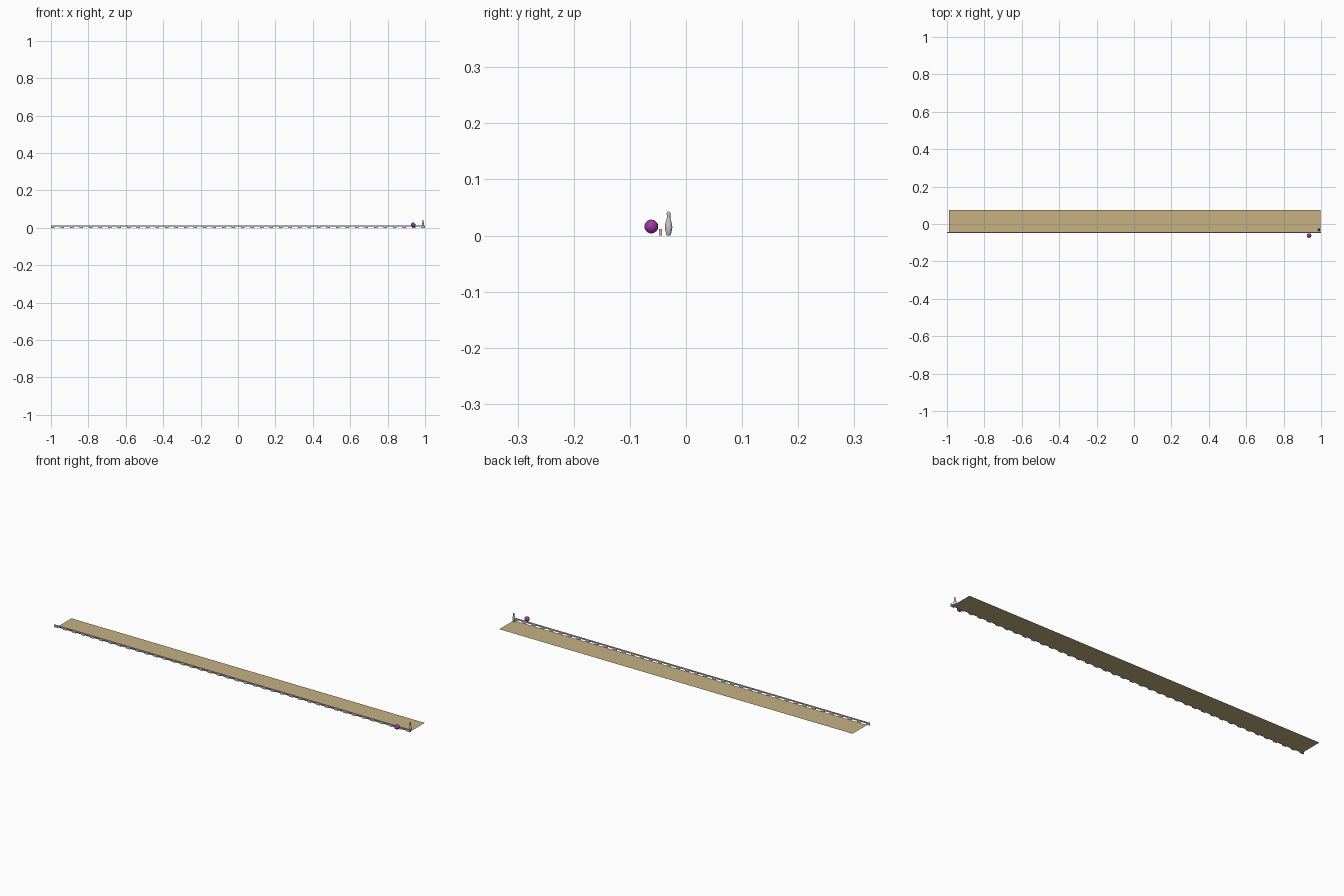
import bpy, bmesh, math
from mathutils import Matrix

if "Cube" in bpy.data.objects:
    bpy.data.objects.remove(bpy.data.objects["Cube"])


def material(name, rgb):
    m = bpy.data.materials.new(name)
    m.diffuse_color = (*rgb, 1)
    m.use_nodes = True
    m.node_tree.nodes["Principled BSDF"].inputs["Base Color"].default_value = m.diffuse_color
    return m


TAN = material("tan wood", (0.57, 0.44, 0.23))
GREY = material("light grey", (0.58, 0.58, 0.58))
PURPLE = material("purple", (0.36, 0.04, 0.40))


def finish(name, bm, mat, smooth=False):
    me = bpy.data.meshes.new(name)
    bmesh.ops.recalc_face_normals(bm, faces=bm.faces)
    bm.to_mesh(me)
    bm.free()
    me.materials.append(mat)
    for p in me.polygons:
        p.use_smooth = smooth
    ob = bpy.data.objects.new(name, me)
    bpy.context.collection.objects.link(ob)
    return ob


def add_box(bm, x0, x1, y0, y1, z0, z1):
    size = Matrix.Diagonal((x1 - x0, y1 - y0, z1 - z0, 1))
    move = Matrix.Translation(((x0 + x1) / 2, (y0 + y1) / 2, (z0 + z1) / 2))
    bmesh.ops.create_cube(bm, size=1, matrix=move @ size)


# Lane: one thin flat sheet, facing up
bm = bmesh.new()
bm.faces.new([bm.verts.new(c) for c in
              ((-0.988, -0.042, 0), (0.996, -0.042, 0), (0.996, 0.075, 0), (-0.988, 0.075, 0))])
lane = finish("lane", bm, TAN)
if lane.data.polygons[0].normal.z < 0:
    lane.data.flip_normals()

# Side rail: long bar
bm = bmesh.new()
add_box(bm, -1, 1, -0.0485, -0.0425, 0.006, 0.0115)
finish("side_rail", bm, GREY)

# Rail feet: evenly spaced short blocks
bm = bmesh.new()
COUNT = 40
for i in range(COUNT):
    x = -0.99 + 1.98 * i / (COUNT - 1)
    add_box(bm, x - 0.01, x + 0.01, -0.0485, -0.0425, 0, 0.006)
finish("rail_feet", bm, GREY)

# Ball
bm = bmesh.new()
bmesh.ops.create_uvsphere(bm, u_segments=32, v_segments=16, radius=0.0122,
                          matrix=Matrix.Translation((0.936, -0.0618, 0.016)))
finish("ball", bm, PURPLE, True)

# Pin: turned profile (radius, height)
profile = [(0, 0), (0.0035, 0), (0.0042, 0.003), (0.0057, 0.008), (0.0066, 0.014),
           (0.0063, 0.019), (0.0048, 0.025), (0.0033, 0.030), (0.0029, 0.033),
           (0.0033, 0.037), (0.0034, 0.040), (0.0024, 0.0422), (0, 0.043)]
bm = bmesh.new()
pts = [bm.verts.new((0.989 + r, -0.031, z)) for r, z in profile]
edges = [bm.edges.new(e) for e in zip(pts, pts[1:])]
bmesh.ops.spin(bm, geom=pts + edges, cent=(0.989, -0.031, 0), axis=(0, 0, 1),
               angle=math.tau, steps=24)
bmesh.ops.remove_doubles(bm, verts=bm.verts, dist=0.00001)
finish("pin", bm, GREY, True)
